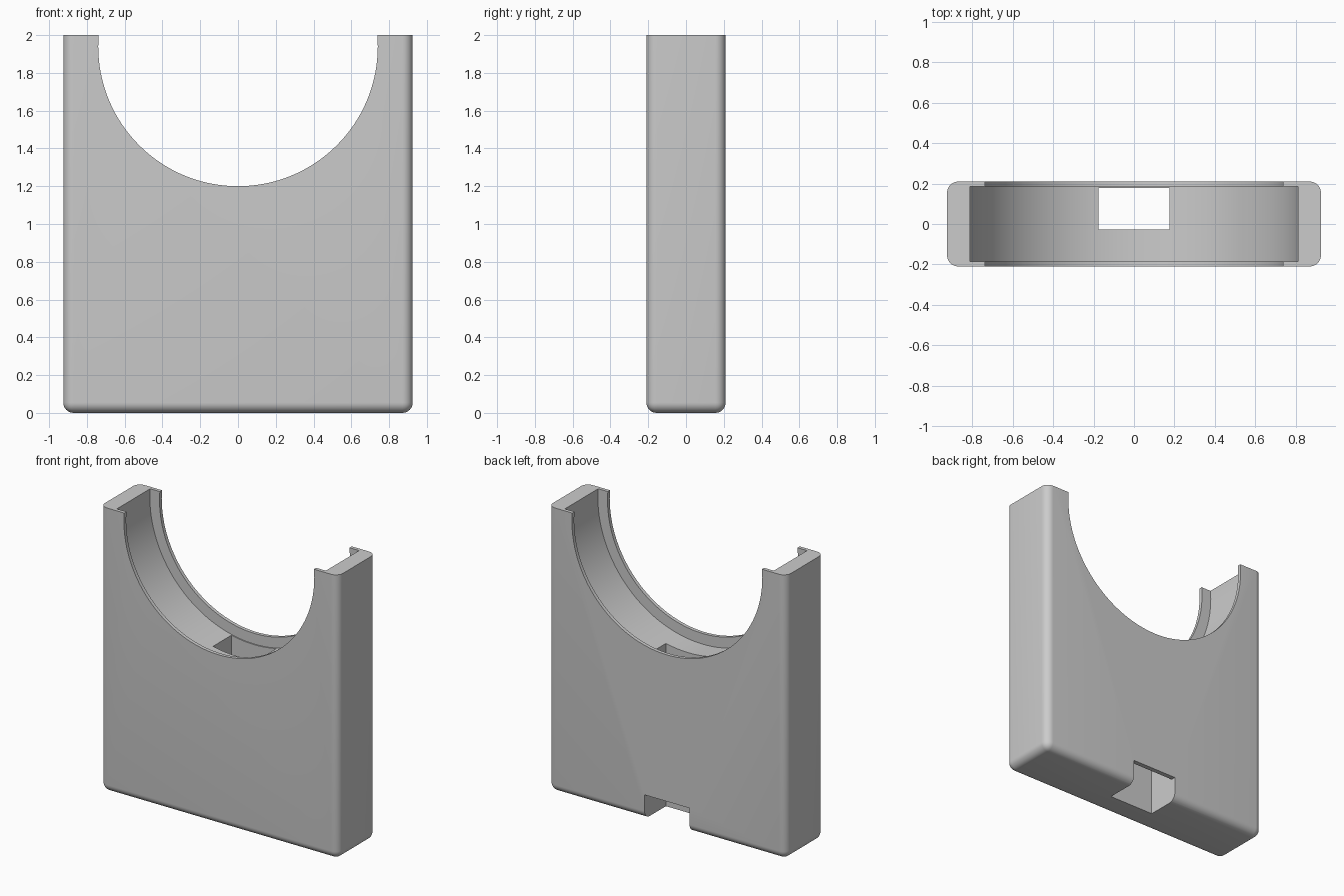
import bpy
import bmesh
from math import pi, radians
from mathutils import Vector

cube = bpy.data.objects.get("Cube")
if cube:
    bpy.data.objects.remove(cube, do_unlink=True)

HALF_W, HALF_D, HEIGHT = 0.925, 0.21, 2.0
BORE_Z = 1.94

grey = bpy.data.materials.new("light_grey")
grey.use_nodes = True
grey.diffuse_color = (0.6, 0.6, 0.6, 1)
grey.node_tree.nodes["Principled BSDF"].inputs["Base Color"].default_value = (0.6, 0.6, 0.6, 1)


def finish(name, bm):
    mesh = bpy.data.meshes.new(name)
    bm.to_mesh(mesh)
    bm.free()
    mesh.materials.append(grey)
    obj = bpy.data.objects.new(name, mesh)
    bpy.context.collection.objects.link(obj)
    return obj


def box(low, high):
    bm = bmesh.new()
    low, high = Vector(low), Vector(high)
    bmesh.ops.create_cube(bm, size=1)
    for v in bm.verts:
        v.co = (low + high) / 2 + v.co * (high - low)
    return bm


def bore(name, radius, half_depth):
    bpy.ops.mesh.primitive_cylinder_add(
        vertices=128, radius=radius, depth=2 * half_depth,
        location=(0, 0, BORE_Z), rotation=(pi / 2, 0, 0))
    obj = bpy.context.object
    obj.name = name
    return obj


# Holder body, rounded everywhere except around its flat top
bm = box((-HALF_W, -HALF_D, 0), (HALF_W, HALF_D, HEIGHT))
rounded = [e for e in bm.edges if min(v.co.z for v in e.verts) < 0.01]
bmesh.ops.bevel(bm, geom=rounded, offset=0.055, segments=8, profile=0.5,
                affect='EDGES', clamp_overlap=True)
body = finish("holder_body", bm)

# Round opening, wider pocket behind the lips, cable channel and rear notch
cutters = [
    bore("opening_cutter", 0.74, 0.5),
    bore("pocket_cutter", 0.815, 0.185),
    finish("channel_cutter", box((-0.175, -0.027, -0.2), (0.175, 0.177, 1.4))),
    finish("notch_cutter", box((-0.175, -0.027, -0.2), (0.175, 0.4, 0.17))),
]

bpy.ops.object.select_all(action='DESELECT')
body.select_set(True)
bpy.context.view_layer.objects.active = body
for cutter in cutters:
    cutter.hide_render = True
    cut = body.modifiers.new(cutter.name, 'BOOLEAN')
    cut.operation = 'DIFFERENCE'
    cut.solver = 'EXACT'
    cut.object = cutter
    bpy.ops.object.modifier_apply(modifier=cut.name)
    bpy.data.objects.remove(cutter, do_unlink=True)

# One colour, smooth curves, sharp cut edges
body.data.materials.clear()
body.data.materials.append(grey)
bpy.ops.object.shade_smooth_by_angle(angle=radians(30))
